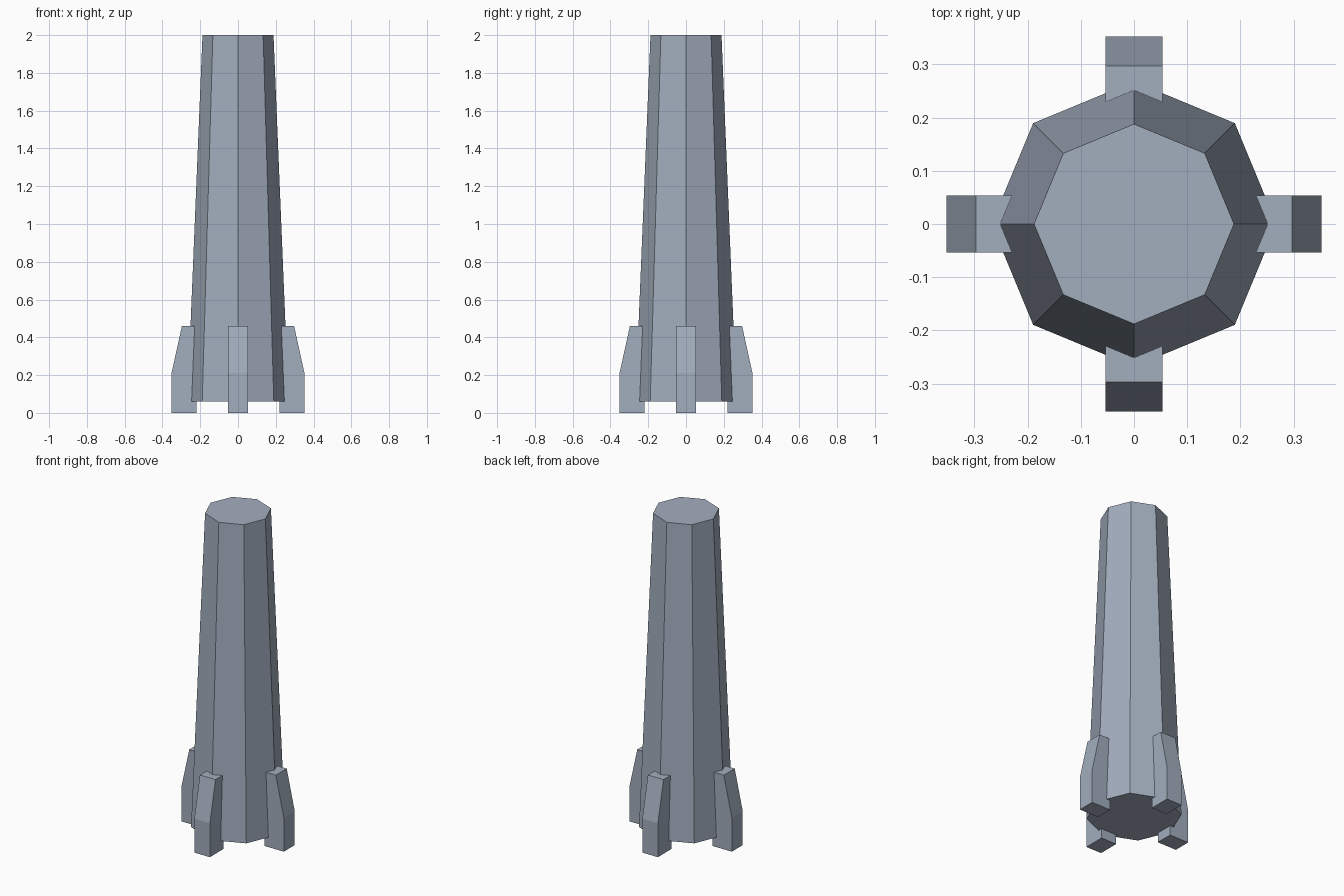
import bpy, bmesh, math
from mathutils import Matrix

if "Cube" in bpy.data.objects:
    bpy.data.objects.remove(bpy.data.objects["Cube"])

metal = bpy.data.materials.new("blue grey")
metal.diffuse_color = (0.36, 0.42, 0.51, 1)
metal.use_nodes = True
metal.node_tree.nodes["Principled BSDF"].inputs["Base Color"].default_value = metal.diffuse_color


def add_object(name, bm):
    bmesh.ops.recalc_face_normals(bm, faces=bm.faces)
    mesh = bpy.data.meshes.new(name)
    bm.to_mesh(mesh)
    bm.free()
    mesh.materials.append(metal)
    obj = bpy.data.objects.new(name, mesh)
    bpy.context.collection.objects.link(obj)


# Tapered eight-sided body, with corners on the x and y axes
bm = bmesh.new()
rings = []
for radius, z in ((0.268, 0.06), (0.188, 2.0)):
    rings.append([bm.verts.new((radius * math.cos(i * math.pi / 4),
                                radius * math.sin(i * math.pi / 4), z))
                  for i in range(8)])
bottom, top = rings
bm.faces.new(bottom)
bm.faces.new(top)
for i in range(8):
    j = (i + 1) % 8
    bm.faces.new((bottom[i], bottom[j], top[j], top[i]))
add_object("body", bm)

# Four fins: a side profile extruded across its width, turned around the body
FIN_PROFILE = ((0.22, 0), (0.352, 0), (0.352, 0.21), (0.297, 0.46), (0.22, 0.46))
FIN_WIDTH = 0.107
for k, side in enumerate(("right", "back", "left", "front")):
    bm = bmesh.new()
    face = bm.faces.new([bm.verts.new((x, -FIN_WIDTH / 2, z)) for x, z in FIN_PROFILE])
    extruded = bmesh.ops.extrude_face_region(bm, geom=[face])["geom"]
    moved = [v for v in extruded if isinstance(v, bmesh.types.BMVert)]
    bmesh.ops.translate(bm, verts=moved, vec=(0, FIN_WIDTH, 0))
    bmesh.ops.transform(bm, matrix=Matrix.Rotation(k * math.pi / 2, 4, 'Z'), verts=bm.verts)
    add_object(side + "_fin", bm)
